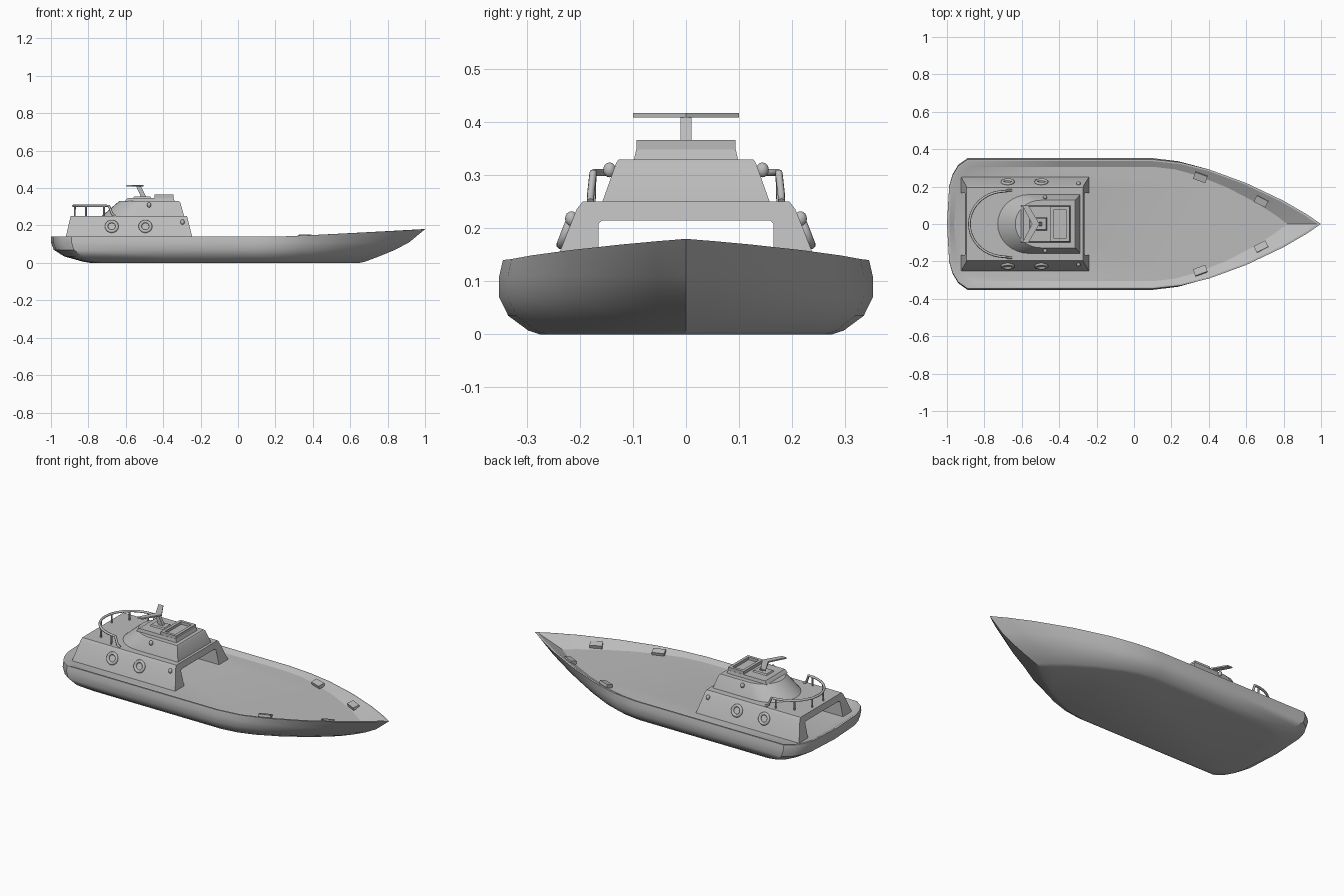
import bpy, bmesh, math
from mathutils import Vector, Matrix

if "Cube" in bpy.data.objects:
    bpy.data.objects.remove(bpy.data.objects["Cube"])

mat = bpy.data.materials.new("light_grey")
mat.diffuse_color = (0.5, 0.5, 0.5, 1)
mat.use_nodes = True
mat.node_tree.nodes["Principled BSDF"].inputs["Base Color"].default_value = mat.diffuse_color


def finish(name, bm, angle=30):
    bmesh.ops.recalc_face_normals(bm, faces=bm.faces)
    me = bpy.data.meshes.new(name)
    bm.to_mesh(me)
    bm.free()
    ob = bpy.data.objects.new(name, me)
    bpy.context.collection.objects.link(ob)
    me.materials.append(mat)
    bpy.ops.object.select_all(action='DESELECT')
    ob.select_set(True)
    bpy.context.view_layer.objects.active = ob
    bpy.ops.object.shade_smooth_by_angle(angle=math.radians(angle))
    return ob


def loft(name, rings, angle=30, closed=False):
    """Join equal rings of points; cap the ends, or close into a tube."""
    bm = bmesh.new()
    vs = [[bm.verts.new(p) for p in r] for r in rings]
    n = len(vs[0])
    for a, b in zip(vs, vs[1:] + ([vs[0]] if closed else [])):
        for i in range(n):
            j = (i + 1) % n
            bm.faces.new((a[i], a[j], b[j], b[i]))
    if not closed:
        bm.faces.new(vs[0])
        bm.faces.new(vs[-1])
    return finish(name, bm, angle)


def rect(x0, x1, y, z):
    return [(x0, -y, z), (x1, -y, z), (x1, y, z), (x0, y, z)]


def tube(name, pts, r, sides=8):
    rings = []
    for i, p in enumerate(pts):
        d = Vector(pts[min(i + 1, len(pts) - 1)]) - Vector(pts[max(i - 1, 0)])
        q = d.to_track_quat('Z', 'Y')
        rings.append([Vector(p) + q @ Vector((r * math.cos(t), r * math.sin(t), 0))
                      for t in (2 * math.pi * k / sides for k in range(sides))])
    return loft(name, rings, 50)


# Hull: half outline of the rim, scaled into waterlines
HALF = [(-1, 0), (-.988, .2), (-.97, .26), (-.94, .31), (-.89, .345), (-.4, .345),
        (.1, .345), (.25, .329), (.4, .292), (.6, .219), (.8, .124), (.92, .054), (1, 0)]


def sheer(x):
    return .14 + .04 * max(0, (x - .2) / .8) ** 1.1


def waterline(z, width, stern, bow):
    pts = []
    for x, y in HALF:
        zz = sheer(x) if z is None else z
        if x < -.4:
            x = -.4 + (x + .4) * (-.4 - stern) / .6
        elif x > .1:
            x = .1 + (x - .1) * (bow - .1) / .9
        pts.append((x, y * width / .345, zz))
    return pts + [(x, -y, z) for x, y, z in pts[-2:0:-1]]


loft("hull", [waterline(*a) for a in (
    (0, .275, -.79, .65), (.007, .297, -.83, .68), (.035, .335, -.93, .755),
    (.07, .352, -.985, .84), (.11, .352, -1, .915), (None, .345, -1, 1),
    (None, .336, -.988, .98), (.124, .306, -.96, .82))], 28)

# Lower cabin: open archway with sloping sides and ends
prof = [(.252, .12), (.206, .236), (.195, .25)]
prof += [(-y, z) for y, z in prof[::-1]]
prof += [(-.165, .12), (-.165, .208), (-.158, .215), (.158, .215), (.165, .208), (.165, .12)]
loft("lower_cabin", [[(xb + s * (z - .12), y, z) for y, z in prof]
                     for xb, s in ((-.925, .23), (-.24, -.25))], 25)


# Upper cabin: rounded at the back
def cabin_ring(z, xr, xf, w, r):
    pts = [(xf, -w, z), (xf, w, z)]
    for k in range(17):
        t = math.pi * k / 16
        pts.append((xr + r - r * math.sin(t), w * math.cos(t), z))
    return pts


loft("upper_cabin", [cabin_ring(.249, -.73, -.288, .158, .17),
                     cabin_ring(.322, -.645, -.308, .132, .14),
                     cabin_ring(.33, -.635, -.316, .127, .135)], 30)

# Roof slab and open hatch frame
loft("roof_slab", [rect(-.605, -.338, .098, .329), rect(-.59, -.345, .094, .348)])
loft("hatch_frame", [rect(-.447, -.345, .093, .347), rect(-.447, -.345, .093, .366),
                     rect(-.43, -.362, .076, .366), rect(-.43, -.362, .076, .35)])

# Radar antenna: chevron blade on a leaning post
blade = [(-.505, 0), (-.565, .1), (-.597, .1), (-.545, 0), (-.597, -.1), (-.565, -.1)]
loft("radar_blade", [[(x, y, z) for x, y in blade] for z in (.409, .417)])
loft("radar_post", [rect(-.515, -.487, .01, .345), rect(-.545, -.52, .01, .41)])
loft("radar_base", [rect(-.56, -.465, .035, .347), rect(-.555, -.47, .03, .356)])

# Stern railing: curved handrail that drops to the roof at both ends
def rail_point(t, z, k=1):
    return (-.69 - .19 * k * math.cos(t), .175 * k * math.sin(t), z)


arc = [math.radians(a) for a in range(-90, 91, 9)]
path = [(-.655, -.18, .25), (-.672, -.18, .26)]
path += [rail_point(t, .305) for t in arc]
path += [(x, -y, z) for x, y, z in path[1::-1]]
tube("handrail", path, .007)
for i, a in enumerate((-82, -50, -17, 17, 50, 82)):
    t = math.radians(a)
    tube(f"rail_post_{i}", [rail_point(t, .245, 1.01), rail_point(t, .305)], .005, 6)

# Life rings and small lamps on both sides
TILT = math.atan2(.046, .116)
for s in (-1, 1):
    side = "port" if s > 0 else "starboard"
    for k, x in enumerate((-.675, -.495)):
        m = Matrix.Translation((x, s * .225, .195)) @ Matrix.Rotation(-s * (math.pi / 2 - TILT), 4, 'X')
        rings = []
        for i in range(24):
            u = 2 * math.pi * i / 24
            rings.append([m @ Vector(((.028 + .009 * math.cos(v)) * math.cos(u),
                                      (.028 + .009 * math.cos(v)) * math.sin(u), .009 * math.sin(v)))
                          for v in (2 * math.pi * j / 8 for j in range(8))])
        loft(f"life_ring_{side}_{k}", rings, 60, True)
    for k, (x, y, z) in enumerate(((-.297, .216, .218), (-.475, .144, .31))):
        bm = bmesh.new()
        bmesh.ops.create_uvsphere(bm, u_segments=12, v_segments=8, radius=1,
                                  matrix=Matrix.Translation((x, s * y, z)) @ Matrix.Diagonal((.011, .012, .014, 1)))
        finish(f"lamp_{side}_{k}", bm, 60)
    # Mooring chocks on the bulwark slope
    for k, (x, y, z, a) in enumerate(((.355, .25, .136, -20), (.68, .122, .142, -27))):
        bm = bmesh.new()
        m = (Matrix.Translation((x, s * y, z)) @ Matrix.Rotation(math.radians(s * a), 4, 'Z')
             @ Matrix.Rotation(math.radians(s * 15), 4, 'X') @ Matrix.Diagonal((.07, .038, .02, 1)))
        bmesh.ops.create_cube(bm, size=1, matrix=m)
        finish(f"chock_{side}_{k}", bm)
